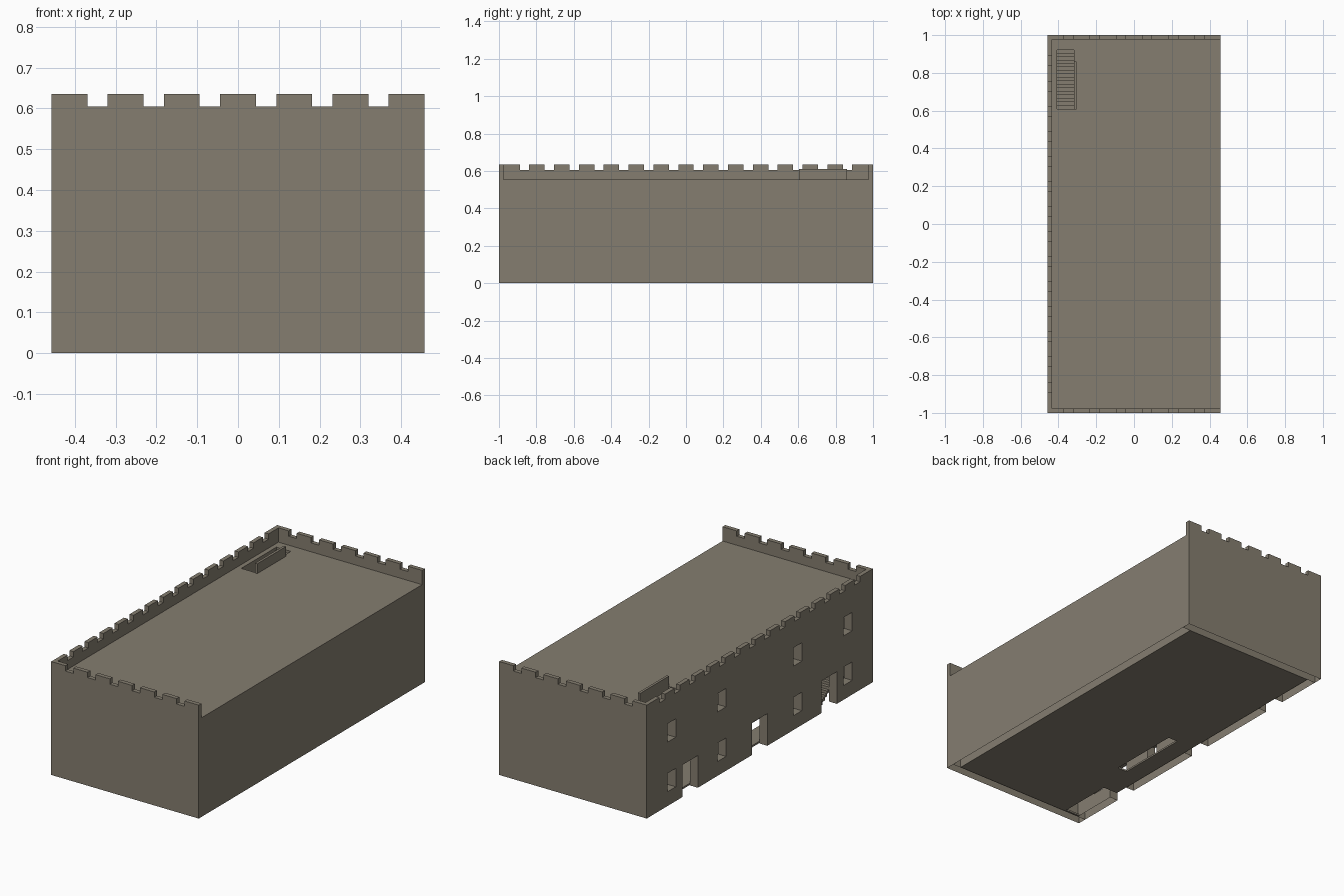
import bpy, bmesh
from mathutils import Vector

cube = bpy.data.objects.get("Cube")
if cube:
    bpy.data.objects.remove(cube, do_unlink=True)

stone = bpy.data.materials.new("grey_brown_stone")
stone.use_nodes = True
COLOUR = (0.235, 0.208, 0.163, 1)
stone.diffuse_color = COLOUR
stone.node_tree.nodes["Principled BSDF"].inputs["Base Color"].default_value = COLOUR

# Main sizes
HX, HY = 0.457, 1.0
ROOF, CRENEL, TOP = 0.555, 0.605, 0.635
STOREY = ROOF / 2
WALL, PARAPET, SLAB = 0.05, 0.024, 0.022
IX, IY = HX - WALL, HY - WALL

# Map panel coordinates (along, across, depth) to the world, by facing axis
AXES = {
    "x": lambda u, v, w: Vector((w, u, v)),
    "y": lambda u, v, w: Vector((u, w, v)),
    "z": lambda u, v, w: Vector((u, v, w)),
}


def finish(name, bm):
    bmesh.ops.recalc_face_normals(bm, faces=bm.faces)
    mesh = bpy.data.meshes.new(name)
    bm.to_mesh(mesh)
    bm.free()
    mesh.materials.append(stone)
    obj = bpy.data.objects.new(name, mesh)
    bpy.context.collection.objects.link(obj)
    return obj


def panel(name, facing, u, v, w, holes=(), open_base=False):
    """Flat slab over ranges u and v, thick along w, with rectangular holes."""
    at = AXES[facing]
    bm = bmesh.new()
    us = sorted({c for r in [u] + [h[0] for h in holes] for c in r})
    vs = sorted({c for r in [v] + [h[1] for h in holes] for c in r})
    grid = {(a, b): bm.verts.new(at(a, b, w[0])) for a in us for b in vs}
    for a, a2 in zip(us, us[1:]):
        for b, b2 in zip(vs, vs[1:]):
            cu, cv = (a + a2) / 2, (b + b2) / 2
            if any(h[0][0] < cu < h[0][1] and h[1][0] < cv < h[1][1] for h in holes):
                continue
            bm.faces.new([grid[a, b], grid[a2, b], grid[a2, b2], grid[a, b2]])
    loose = [p for p in bm.verts if not p.link_faces]
    bmesh.ops.delete(bm, geom=loose, context="VERTS")
    # Keep the first skin and extrude a second one from it
    ext = bmesh.ops.extrude_face_region(bm, geom=bm.faces[:], use_keep_orig=True)
    moved = [g for g in ext["geom"] if isinstance(g, bmesh.types.BMVert)]
    bmesh.ops.translate(bm, verts=moved, vec=at(0, 0, w[1] - w[0]))
    if open_base:
        base = [f for f in bm.faces if all(p.co.z < 1e-4 for p in f.verts)]
        bmesh.ops.delete(bm, geom=base, context="FACES")
    return finish(name, bm)


def span(centre, half):
    return (centre - half, centre + half)


# Doors and two rows of windows in the right wall
openings = [(span(y, 0.067), (0, 0.18)) for y in (-0.615, 0, 0.615)]
for y in (-0.78, -0.335, 0.335, 0.78):
    for sill in (0.08, 0.08 + STOREY):
        openings.append((span(y, 0.037), (sill, sill + 0.103)))

# Outer walls
panel("right_wall", "x", (-IY, IY), (0, ROOF), (-HX, -IX), openings, True)
panel("left_wall", "x", (-IY, IY), (0, ROOF), (IX, HX), (), True)
panel("front_wall", "y", (-HX, HX), (0, ROOF), (-HY, -IY), (), True)
panel("back_wall", "y", (-HX, HX), (0, ROOF), (IY, HY), (), True)

# Battlements on three sides
end_gaps = [(span((i - 2.5) * 0.1378, 0.025), (CRENEL, TOP)) for i in range(6)]
side_gaps = [(span((i - 6.5) * 0.1328, 0.025), (CRENEL, TOP)) for i in range(14)]
inner = HY - PARAPET
panel("front_battlement", "y", (-HX, HX), (ROOF, TOP), (-HY, -inner), end_gaps)
panel("back_battlement", "y", (-HX, HX), (ROOF, TOP), (inner, HY), end_gaps)
panel("right_battlement", "x", (-inner, inner), (ROOF, TOP), (-HX, PARAPET - HX), side_gaps)

# Floors and roof with stair openings
STAIR_X = (-IX, -0.318)
back_well, front_well = (0.61, 0.94), (-0.94, -0.61)
area = ((-IX, IX), (-IY, IY))
panel("roof", "z", *area, (ROOF - SLAB, ROOF), [(STAIR_X, back_well)])
panel("upper_floor", "z", *area, (STOREY - SLAB, STOREY), [(STAIR_X, front_well)])
panel("ground_floor", "z", *area, (0.002, 0.012),
      [(STAIR_X, front_well), ((-0.3, -0.24), (-0.42, 0))])

# Ground floor partitions
for number, y in enumerate((-0.075, 0.555), 1):
    panel(f"partition_{number}", "y", (-0.14, IX), (0.012, STOREY - SLAB), (y, y + 0.02))


def staircase(name, base, direction, steps=18):
    """Flight of thick treads rising from base along +y or -y."""
    bm = bmesh.new()
    run, rise = 0.33 / steps, STOREY / steps
    for i in range(steps):
        y = direction * (0.61 + run * (i + 0.5))
        z = base + rise * (i + 0.5)
        step = bmesh.ops.create_cube(bm, size=1)["verts"]
        bmesh.ops.scale(bm, vec=(STAIR_X[1] - STAIR_X[0], run, rise), verts=step)
        bmesh.ops.translate(bm, vec=(sum(STAIR_X) / 2, y, z), verts=step)
    finish(name, bm)


staircase("lower_stairs", 0.003, -1)
staircase("upper_stairs", STOREY, 1)

# Guard walls beside the stair openings
RAIL_X = (STAIR_X[1], STAIR_X[1] + 0.014)
panel("roof_stair_guard", "x", (0.605, 0.86), (ROOF, 0.61), RAIL_X)
panel("upper_stair_guard", "x", (-0.86, -0.605), (STOREY, STOREY + 0.055), RAIL_X)
